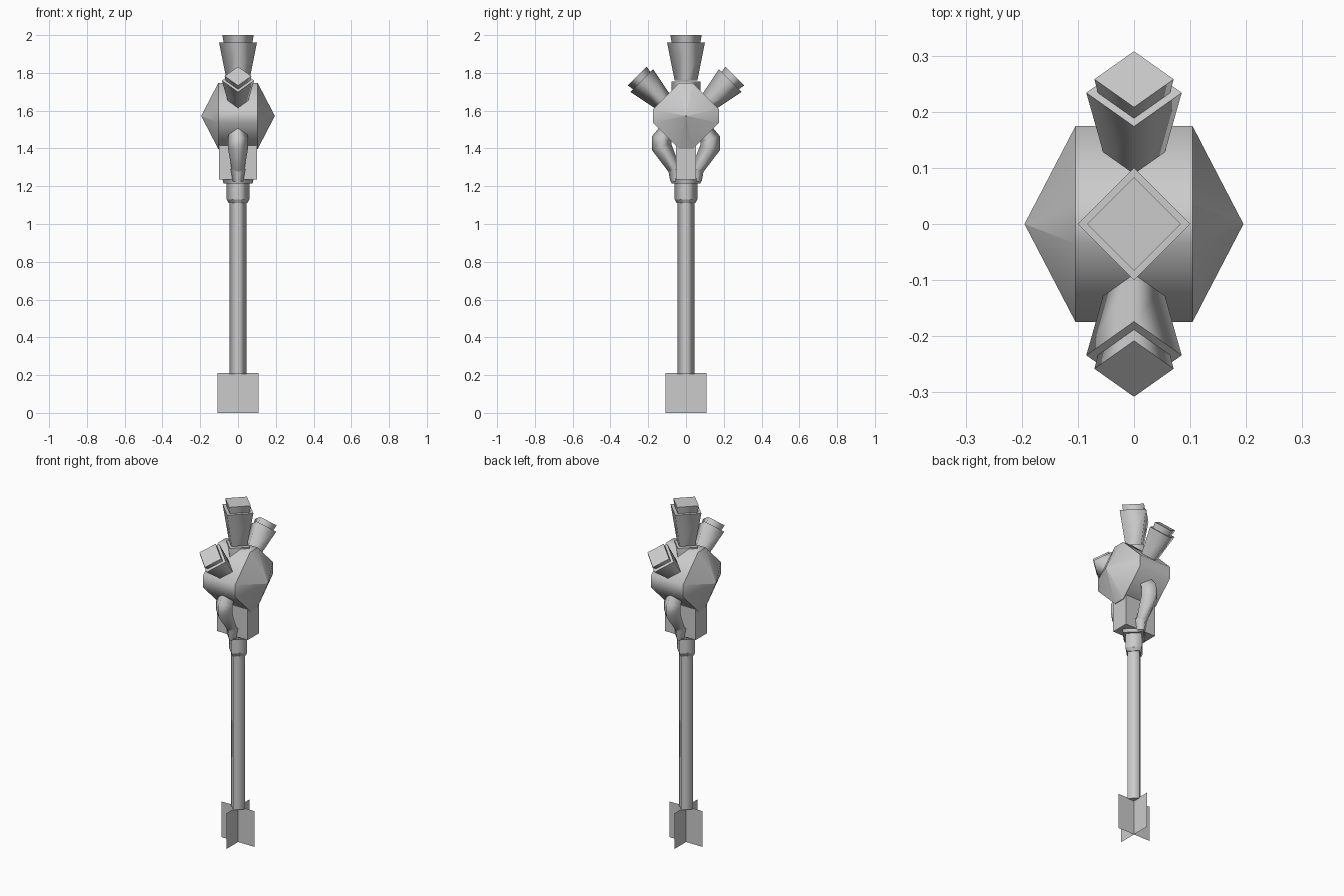
import bpy, bmesh
from math import cos, sin, pi, radians
from mathutils import Vector, Matrix

cube = bpy.data.objects.get("Cube")
if cube:
    bpy.data.objects.remove(cube, do_unlink=True)

grey = bpy.data.materials.new("plain_grey")
grey.use_nodes = True
COLOUR = (0.6, 0.6, 0.6, 1)
grey.diffuse_color = COLOUR
grey.node_tree.nodes["Principled BSDF"].inputs["Base Color"].default_value = COLOUR


def finish(name, bm):
    bmesh.ops.recalc_face_normals(bm, faces=bm.faces)
    mesh = bpy.data.meshes.new(name)
    bm.to_mesh(mesh)
    bm.free()
    mesh.materials.append(grey)
    obj = bpy.data.objects.new(name, mesh)
    bpy.context.collection.objects.link(obj)
    return obj


def diamond(r):
    return [Vector((r * cos(i * pi / 2), r * sin(i * pi / 2), 0)) for i in range(4)]


def loft(name, sections, crease=True):
    """Skin closed rings of points; sides smooth, ends flat."""
    bm = bmesh.new()
    rings = [[bm.verts.new(p) for p in s] for s in sections]
    for a, b in zip(rings, rings[1:]):
        n = len(a)
        for i in range(n):
            j = (i + 1) % n
            bm.faces.new((a[i], a[j], b[j], b[i])).smooth = True
    bm.faces.new(rings[0])
    bm.faces.new(rings[-1])
    if crease:
        for ring in rings:
            for i in range(len(ring)):
                bm.edges.get((ring[i], ring[i - 1])).smooth = False
    return finish(name, bm)


def turned(name, profile, matrix=Matrix()):
    """Square-section part with (height, radius) steps along its own z."""
    return loft(name, [[matrix @ (p + Vector((0, 0, z))) for p in diamond(r)]
                       for z, r in profile])


# Crossed flat tail fins
for name, axis in (("tail_fin_across", Vector((0.108, 0, 0))),
                   ("tail_fin_along", Vector((0, 0.108, 0)))):
    bm = bmesh.new()
    up = Vector((0, 0, 0.21))
    bm.faces.new([bm.verts.new(p) for p in (-axis, axis, axis + up, up - axis)])
    finish(name, bm)

# Shaft and collars
turned("shaft", [(0.205, 0.045), (1.12, 0.045)])
turned("collar", [(1.11, 0.05), (1.13, 0.06), (1.22, 0.06)])
turned("upper_collar", [(1.215, 0.077), (1.24, 0.083)])

# Neck block
bm = bmesh.new()
bmesh.ops.create_cube(bm, size=1, matrix=Matrix.Translation((0, 0, 1.345))
                      @ Matrix.Diagonal((0.2, 0.106, 0.22, 1)))
finish("neck_block", bm)

# Head: bevelled-diamond drum lying along x with pointed ends
R, F = 0.175, 0.035
outline = [(R, -F), (R, F), (F, R), (-F, R), (-R, F), (-R, -F), (-F, -R), (F, -R)]
loft("head_drum", [[(x, k * y, 1.572 + k * z) for y, z in outline]
                   for x, k in ((-0.195, 0.002), (-0.104, 1), (0.104, 1), (0.195, 0.002))])

# Horns: flared tube with a smaller cap
HORN = [(-0.24, 0.06), (-0.04, 0.1)]
CAP = [(-0.04, 0.076), (0, 0.083)]
turned("top_horn_base", [(1.68, 0.078), (1.755, 0.076)])
place = Matrix.Translation((0, 0, 2))
turned("top_horn", HORN, place)
turned("top_horn_cap", CAP, place)
for side, s in (("front", -1), ("back", 1)):
    place = (Matrix.Translation((0, 0.258 * s, 1.783))
             @ Matrix.Rotation(radians(-45 * s), 4, 'X') @ Matrix.Scale(0.85, 4))
    turned(side + "_horn", HORN, place)
    turned(side + "_horn_cap", CAP, place)

    # Bent pipe from the collar up into the head, with its socket
    turned(side + "_pipe_socket", [(1.225, 0.027), (1.245, 0.031), (1.29, 0.039)],
           Matrix.Translation((0, 0.056 * s, 0)))
    sections = []
    for y, z, r, tilt in ((0.05, 1.27, 0.03, -40), (0.128, 1.405, 0.054, -15),
                          (0.128, 1.45, 0.054, 15), (0.07, 1.535, 0.04, 40)):
        m = (Matrix.Translation((0, y * s, z))
             @ Matrix.Rotation(radians(tilt * s), 4, 'X'))
        sections.append([m @ p for p in diamond(r)])
    loft(side + "_pipe", sections, crease=False)
